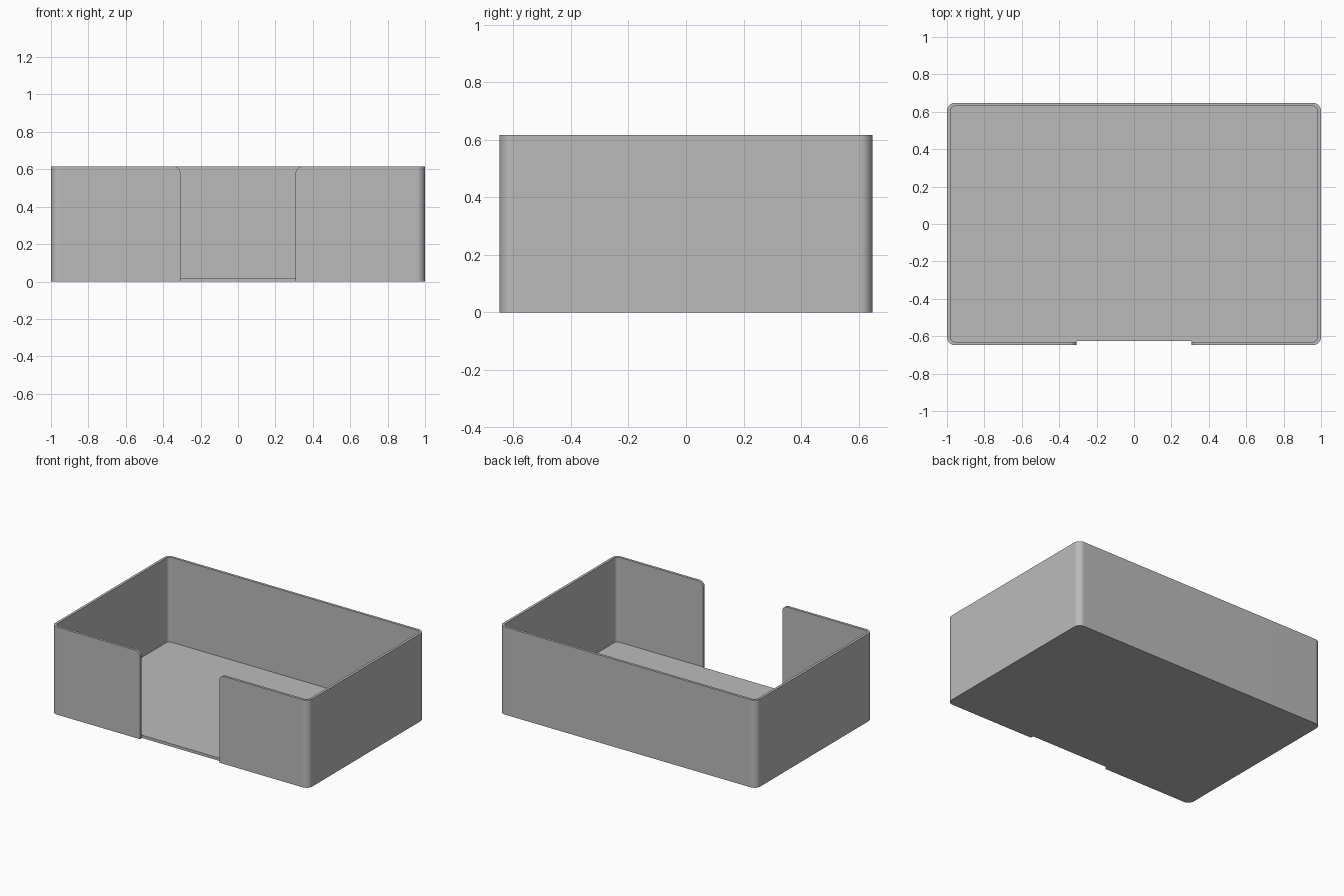
import bpy, bmesh
from math import sin, cos, pi, radians

LENGTH, DEPTH, HEIGHT = 2.0, 1.296, 0.616
WALL, FLOOR, CORNER = 0.018, 0.02, 0.045
NOTCH, LIP = 0.308, 0.038

cube = bpy.data.objects.get("Cube")
if cube:
    bpy.data.objects.remove(cube, do_unlink=True)

grey = bpy.data.materials.new("plain_grey")
grey.use_nodes = True
grey.diffuse_color = (0.5, 0.5, 0.5, 1)
grey.node_tree.nodes["Principled BSDF"].inputs["Base Color"].default_value = (0.5, 0.5, 0.5, 1)


def arc(cx, cy, r, start, end, steps=12):
    """Points along a circular arc, angles in quarter turns."""
    angles = [(start + (end - start) * i / steps) * pi / 2 for i in range(steps + 1)]
    return [(cx + r * cos(a), cy + r * sin(a)) for a in angles]


def rounded_rectangle(width, depth, r):
    x, y = width / 2 - r, depth / 2 - r
    centres = [(x, y), (-x, y), (-x, -y), (x, -y)]
    return [p for q, (cx, cy) in enumerate(centres) for p in arc(cx, cy, r, q, q + 1)]


def prism(name, bottom, offset):
    """Extrude a closed loop of 3D points along an offset."""
    bm = bmesh.new()
    face = bm.faces.new([bm.verts.new(p) for p in bottom])
    top = bmesh.ops.extrude_face_region(bm, geom=[face])["geom"]
    bmesh.ops.translate(bm, vec=offset, verts=[g for g in top if isinstance(g, bmesh.types.BMVert)])
    bmesh.ops.recalc_face_normals(bm, faces=bm.faces)
    mesh = bpy.data.meshes.new(name)
    bm.to_mesh(mesh)
    bm.free()
    mesh.materials.append(grey)
    obj = bpy.data.objects.new(name, mesh)
    bpy.context.collection.objects.link(obj)
    return obj


# Outer body of the open tray
outline = rounded_rectangle(LENGTH, DEPTH, CORNER)
tray = prism("tray", [(x, y, 0) for x, y in outline], (0, 0, HEIGHT))

# Hollow interior above the floor
inner = rounded_rectangle(LENGTH - 2 * WALL, DEPTH - 2 * WALL, CORNER - WALL)
cavity = prism("cavity_cutter", [(x, y, FLOOR) for x, y in inner], (0, 0, HEIGHT))

# Front opening with rounded upper corners
right = [(NOTCH, -0.1)] + arc(NOTCH + LIP, HEIGHT - LIP, LIP, 2, 1) + [(NOTCH + LIP, HEIGHT + 0.1)]
left = [(-x, z) for x, z in reversed(right)]
notch = prism("notch_cutter", [(x, -DEPTH / 2 - 0.1, z) for x, z in right + left], (0, 0.1 + WALL + 0.004, 0))

bpy.ops.object.select_all(action="DESELECT")
bpy.context.view_layer.objects.active = tray
tray.select_set(True)
for cutter in (cavity, notch):
    cutter.hide_render = True
    cut = tray.modifiers.new(cutter.name, "BOOLEAN")
    cut.operation, cut.solver, cut.object = "DIFFERENCE", "EXACT", cutter
    bpy.ops.object.modifier_apply(modifier=cut.name)
    bpy.data.objects.remove(cutter, do_unlink=True)

# Smooth corners, flat walls
bpy.ops.object.shade_smooth_by_angle(angle=radians(30))
weighted = tray.modifiers.new("flat_walls", "WEIGHTED_NORMAL")
weighted.keep_sharp = True
